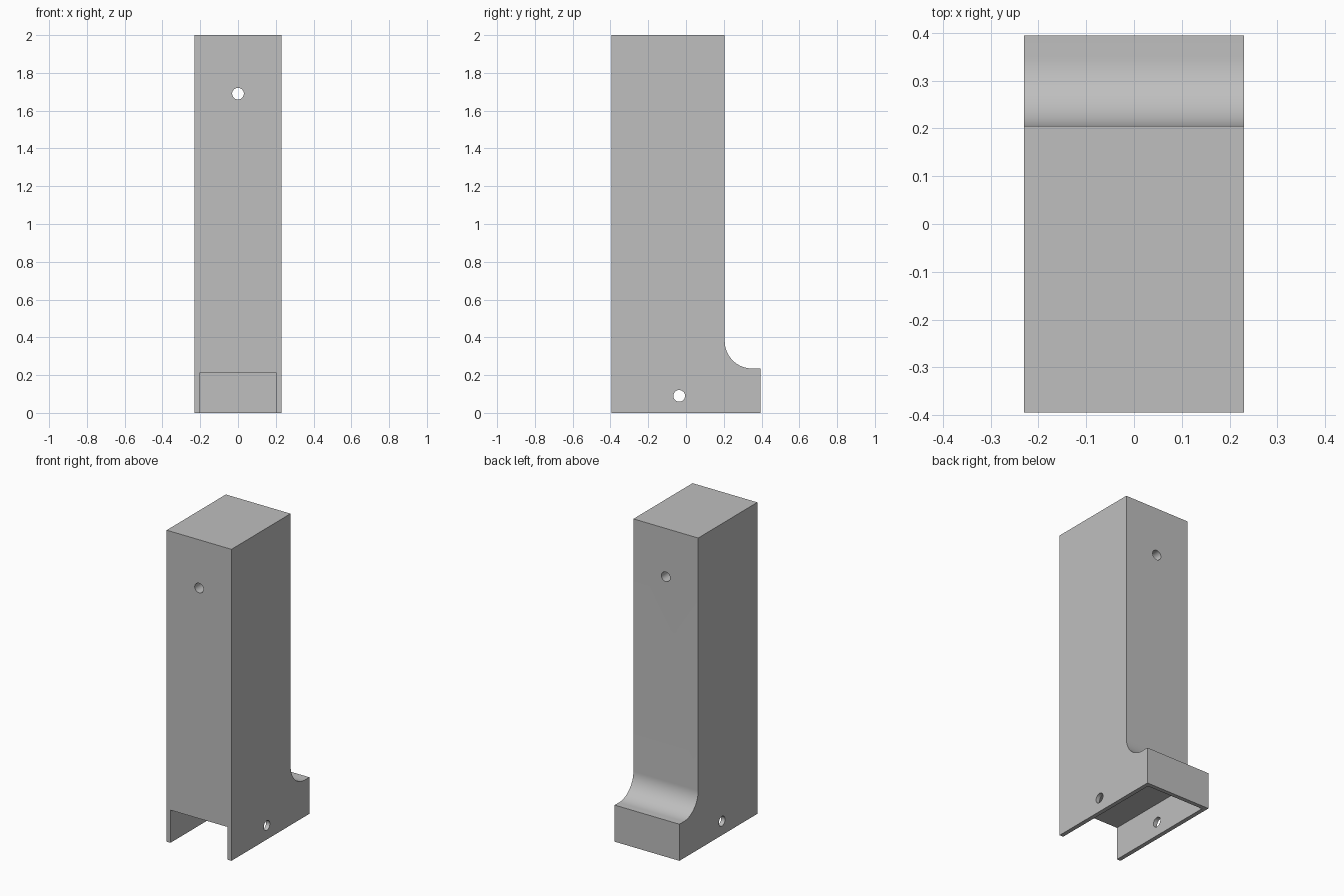
import bpy, bmesh, math

cube = bpy.data.objects.get("Cube")
if cube:
    bpy.data.objects.remove(cube, do_unlink=True)

W, D, H = 0.23, 0.395, 2.0        # half width, half depth, height
BACK, STEP, R = 0.205, 0.235, 0.145  # column back, foot height, cove radius
WALL = 0.027

grey = bpy.data.materials.new("Plain grey")
grey.use_nodes = True
grey.diffuse_color = (0.52, 0.52, 0.52, 1)
grey.node_tree.nodes["Principled BSDF"].inputs["Base Color"].default_value = grey.diffuse_color

# Side profile with a concave cove, extruded across the width
cove = [(BACK + R + R * math.cos(a), STEP + R + R * math.sin(a))
        for a in (math.radians(270 - 90 * i / 24) for i in range(25))]
profile = [(-D, 0), (D, 0), (D, STEP)] + cove + [(BACK, H), (-D, H)]
bm = bmesh.new()
face = bm.faces.new([bm.verts.new((-W, y, z)) for y, z in profile])
ext = bmesh.ops.extrude_face_region(bm, geom=[face])
bmesh.ops.translate(bm, vec=(2 * W, 0, 0),
                    verts=[v for v in ext["geom"] if isinstance(v, bmesh.types.BMVert)])
bmesh.ops.recalc_face_normals(bm, faces=bm.faces)
mesh = bpy.data.meshes.new("column_body")
bm.to_mesh(mesh)
bm.free()
body = bpy.data.objects.new("column_body", mesh)
bpy.context.collection.objects.link(body)
mesh.materials.append(grey)


def cut(name):
    """Subtract the active primitive from the body, then remove it."""
    cutter = bpy.context.object
    cutter.name = name
    cutter.hide_render = True
    cutter.data.materials.append(grey)
    bpy.ops.object.select_all(action='DESELECT')
    bpy.context.view_layer.objects.active = body
    body.select_set(True)
    mod = body.modifiers.new(name, 'BOOLEAN')
    mod.operation, mod.solver, mod.object = 'DIFFERENCE', 'EXACT', cutter
    bpy.ops.object.modifier_apply(modifier=mod.name)
    bpy.data.objects.remove(cutter, do_unlink=True)


# Socket open at the front and underneath, closed by a thin back wall
y0, y1, z0, z1 = -D - 0.1, D - WALL, -0.1, 0.21
bpy.ops.mesh.primitive_cube_add(size=1, location=(0, (y0 + y1) / 2, (z0 + z1) / 2))
bpy.context.object.scale = (2 * (W - WALL), y1 - y0, z1 - z0)
cut("socket_cutter")

# Upper hole front to back, lower hole side to side
for name, loc, rot in (("upper_hole_cutter", (0, 0, 1.69), (math.pi / 2, 0, 0)),
                       ("lower_hole_cutter", (0, -0.036, 0.09), (0, math.pi / 2, 0))):
    bpy.ops.mesh.primitive_cylinder_add(vertices=32, radius=0.031, depth=2,
                                        location=loc, rotation=rot)
    cut(name)

bpy.ops.object.shade_smooth_by_angle(angle=math.radians(30))
